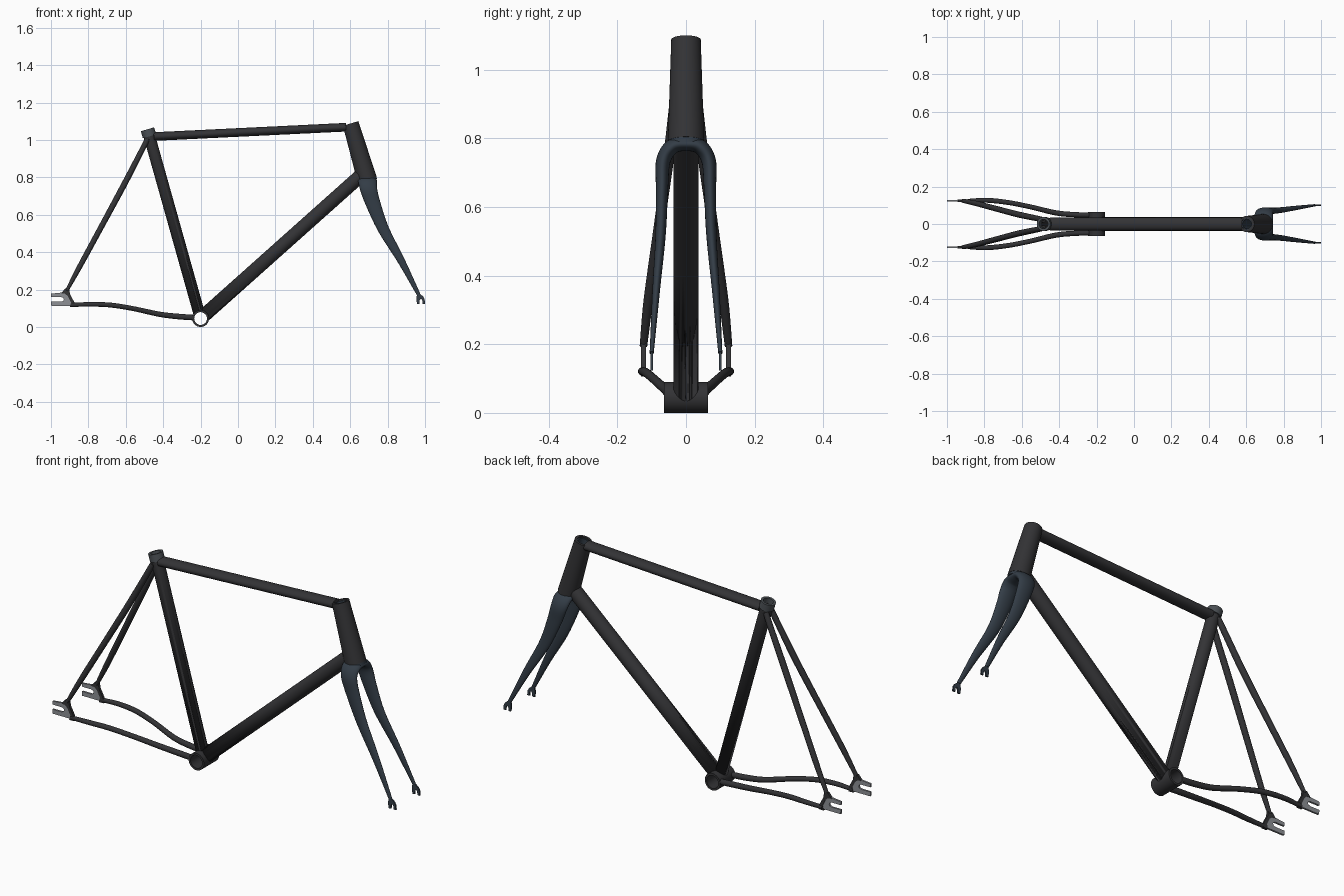
import bpy, bmesh, math
from mathutils import Vector

if "Cube" in bpy.data.objects:
    bpy.data.objects.remove(bpy.data.objects["Cube"])


def material(name, rgb):
    m = bpy.data.materials.new(name)
    m.diffuse_color = (*rgb, 1)
    m.use_nodes = True
    m.node_tree.nodes["Principled BSDF"].inputs["Base Color"].default_value = m.diffuse_color
    return m


FRAME = material("frame_black", (0.033, 0.033, 0.036))
FORK = material("fork_blue_black", (0.033, 0.046, 0.062))
STEEL = material("dropout_grey", (0.27, 0.28, 0.30))
CLAMP = material("clamp_grey", (0.07, 0.08, 0.09))


def finish(name, bm, mat):
    bmesh.ops.recalc_face_normals(bm, faces=bm.faces)
    me = bpy.data.meshes.new(name)
    bm.to_mesh(me)
    bm.free()
    ob = bpy.data.objects.new(name, me)
    bpy.context.collection.objects.link(ob)
    me.materials.append(mat)
    bpy.ops.object.select_all(action='DESELECT')
    ob.select_set(True)
    bpy.context.view_layer.objects.active = ob
    bpy.ops.object.shade_smooth_by_angle(angle=math.radians(40))
    return ob


def bridge(bm, a, b):
    n = len(a)
    for i in range(n):
        bm.faces.new((a[i], a[(i + 1) % n], b[(i + 1) % n], b[i]))


def ring(bm, c, u, v, ra, rb, n):
    return [bm.verts.new(c + u * ra * math.cos(2 * math.pi * i / n) + v * rb * math.sin(2 * math.pi * i / n))
            for i in range(n)]


def smooth_path(keys, steps):
    """Catmull-Rom through (x, y, z, radius_a, radius_b) keys."""
    k = [Vector(p) for p in keys]
    k = [k[0] * 2 - k[1]] + k + [k[-1] * 2 - k[-2]]
    out = []
    for i in range(1, len(k) - 2):
        a, b, c, d = k[i - 1:i + 3]
        for s in range(steps):
            t = s / steps
            out.append(0.5 * (2 * b + (c - a) * t + (2 * a - 5 * b + 4 * c - d) * t * t
                              + (3 * b - a - 3 * c + d) * t ** 3))
    return out + [k[-2]]


def sweep(name, keys, ref, mat, steps=6, n=24):
    """Elliptical tube along a path; radius_a lies along ref."""
    pts = smooth_path(keys, steps)
    pos = [Vector(p[:3]) for p in pts]
    bm = bmesh.new()
    rings = []
    for i, p in enumerate(pts):
        t = (pos[min(i + 1, len(pos) - 1)] - pos[max(i - 1, 0)]).normalized()
        u = Vector(ref)
        u = (u - t * u.dot(t)).normalized()
        rings.append(ring(bm, pos[i], u, t.cross(u), p[3], p[4], n))
    for a, b in zip(rings, rings[1:]):
        bridge(bm, a, b)
    bm.faces.new(rings[0])
    bm.faces.new(rings[-1])
    return finish(name, bm, mat)


def pipe(name, p0, p1, r0, r1, inner, mat, n=40):
    """Open tube with wall thickness."""
    p0, p1 = Vector(p0), Vector(p1)
    t = (p1 - p0).normalized()
    u = t.orthogonal().normalized()
    v = t.cross(u)
    bm = bmesh.new()
    rs = [ring(bm, c, u, v, r, r, n) for c, r in ((p0, r0), (p1, r1), (p1, inner), (p0, inner))]
    for i in range(4):
        bridge(bm, rs[i], rs[(i + 1) % 4])
    return finish(name, bm, mat)


def plate(name, outline, y, thick, mat):
    """Flat profile in the xz plane, extruded along y."""
    bm = bmesh.new()
    a = [bm.verts.new((x, y - thick / 2, z)) for x, z in outline]
    b = [bm.verts.new((x, y + thick / 2, z)) for x, z in outline]
    bridge(bm, a, b)
    bm.faces.new(a)
    bm.faces.new(b)
    return finish(name, bm, mat)


# Main triangle
BB = (-0.2, 0, 0.045)
seat_tube = pipe("seat_tube", BB, (-0.476, 0, 1.028), 0.031, 0.031, 0.025, FRAME)
down_tube = sweep("down_tube", [(*BB, 0.037, 0.037), (0.665, 0, 0.817, 0.037, 0.037)], (0, 1, 0), FRAME, 2, 40)
sweep("top_tube", [(-0.45, 0, 1.018, 0.034, 0.023), (0.578, 0, 1.068, 0.034, 0.023)], (0, 1, 0), FRAME, 2, 40)
pipe("head_tube", (0.602, 0, 1.088), (0.69, 0, 0.79), 0.043, 0.053, 0.031, FRAME, 48)
pipe("bottom_bracket_shell", (-0.2, -0.064, 0.045), (-0.2, 0.064, 0.045), 0.045, 0.045, 0.034, FRAME, 48)

# Clear the bottom bracket bore through the tubes
cutter = sweep("bore_cutter", [(-0.2, -0.1, 0.045, 0.037, 0.037), (-0.2, 0.1, 0.045, 0.037, 0.037)],
               (1, 0, 0), FRAME, 1, 48)
cutter.hide_render = True
# only the stub past the bore is left over, so trim it as well
for tube in (seat_tube, down_tube):
    mod = tube.modifiers.new("bore", 'BOOLEAN')
    mod.operation = 'DIFFERENCE'
    mod.solver = 'EXACT'
    mod.object = cutter

# Seat clamp collar
pipe("seat_clamp", (-0.473, 0, 1.019), (-0.484, 0, 1.057), 0.037, 0.037, 0.025, CLAMP)

# Fork: one swept arch through crown and both blades
half = [(0.693, 0.040, 0.776, 0.050, 0.022), (0.699, 0.066, 0.735, 0.045, 0.021),
        (0.724, 0.070, 0.655, 0.039, 0.018), (0.779, 0.074, 0.52, 0.030, 0.015),
        (0.872, 0.087, 0.355, 0.020, 0.011), (0.965, 0.100, 0.175, 0.010, 0.006)]
mirrored = [(k[0], -k[1], *k[2:]) for k in reversed(half)]
sweep("fork", mirrored + [(0.692, 0, 0.783, 0.050, 0.020)] + half, (1, 0, 0), FORK, 7, 32)
pipe("crown_race", (0.688, 0, 0.797), (0.694, 0, 0.777), 0.052, 0.051, 0.02, FORK, 48)
pipe("steerer", (0.604, 0, 1.081), (0.69, 0, 0.79), 0.0312, 0.0312, 0.025, FORK)

for side, s in (("left", 1), ("right", -1)):
    # Stays
    sweep("seat_stay_" + side,
          [(-0.484, s * 0.022, 1.005, 0.014, 0.014), (-0.524, s * 0.031, 0.925, 0.015, 0.015),
           (-0.615, s * 0.050, 0.75, 0.016, 0.016), (-0.742, s * 0.083, 0.515, 0.015, 0.015),
           (-0.845, s * 0.110, 0.325, 0.014, 0.014), (-0.915, s * 0.124, 0.195, 0.011, 0.009)],
          (0, 1, 0), FRAME)
    sweep("chain_stay_" + side,
          [(-0.235, s * 0.048, 0.050, 0.014, 0.015), (-0.32, s * 0.050, 0.056, 0.014, 0.015),
           (-0.42, s * 0.060, 0.068, 0.014, 0.014), (-0.56, s * 0.093, 0.098, 0.013, 0.013),
           (-0.68, s * 0.116, 0.117, 0.013, 0.013), (-0.79, s * 0.127, 0.121, 0.013, 0.012),
           (-0.89, s * 0.125, 0.118, 0.009, 0.011)],
          (0, 1, 0), FRAME)
    # Rear dropout with rearward slot, and its dark lug
    plate("rear_dropout_" + side,
          [(-1.0, 0.178), (-0.93, 0.185), (-0.905, 0.165), (-0.888, 0.13), (-0.895, 0.112), (-0.998, 0.112),
           (-1.0, 0.135), (-0.945, 0.135), (-0.934, 0.140), (-0.931, 0.148), (-0.934, 0.155),
           (-0.945, 0.160), (-1.0, 0.160)], s * 0.124, 0.010, STEEL)
    plate("rear_dropout_lug_" + side,
          [(-0.945, 0.180), (-0.925, 0.205), (-0.903, 0.205), (-0.898, 0.175), (-0.875, 0.132),
           (-0.872, 0.106), (-0.90, 0.106), (-0.893, 0.13), (-0.91, 0.165), (-0.925, 0.178)],
          s * 0.124, 0.014, FRAME)
    # Front dropout hook
    plate("front_dropout_" + side,
          [(0.957, 0.124), (0.954, 0.148), (0.957, 0.178), (0.972, 0.178), (0.990, 0.163), (0.998, 0.148),
           (1.0, 0.124), (0.986, 0.124), (0.985, 0.143), (0.978, 0.150), (0.971, 0.143), (0.970, 0.124)],
          s * 0.1, 0.008, FORK)

# Trim tube ends: start both tubes just inside the shell wall
for ob in (seat_tube, down_tube):
    ob.modifiers["bore"].show_render = True
